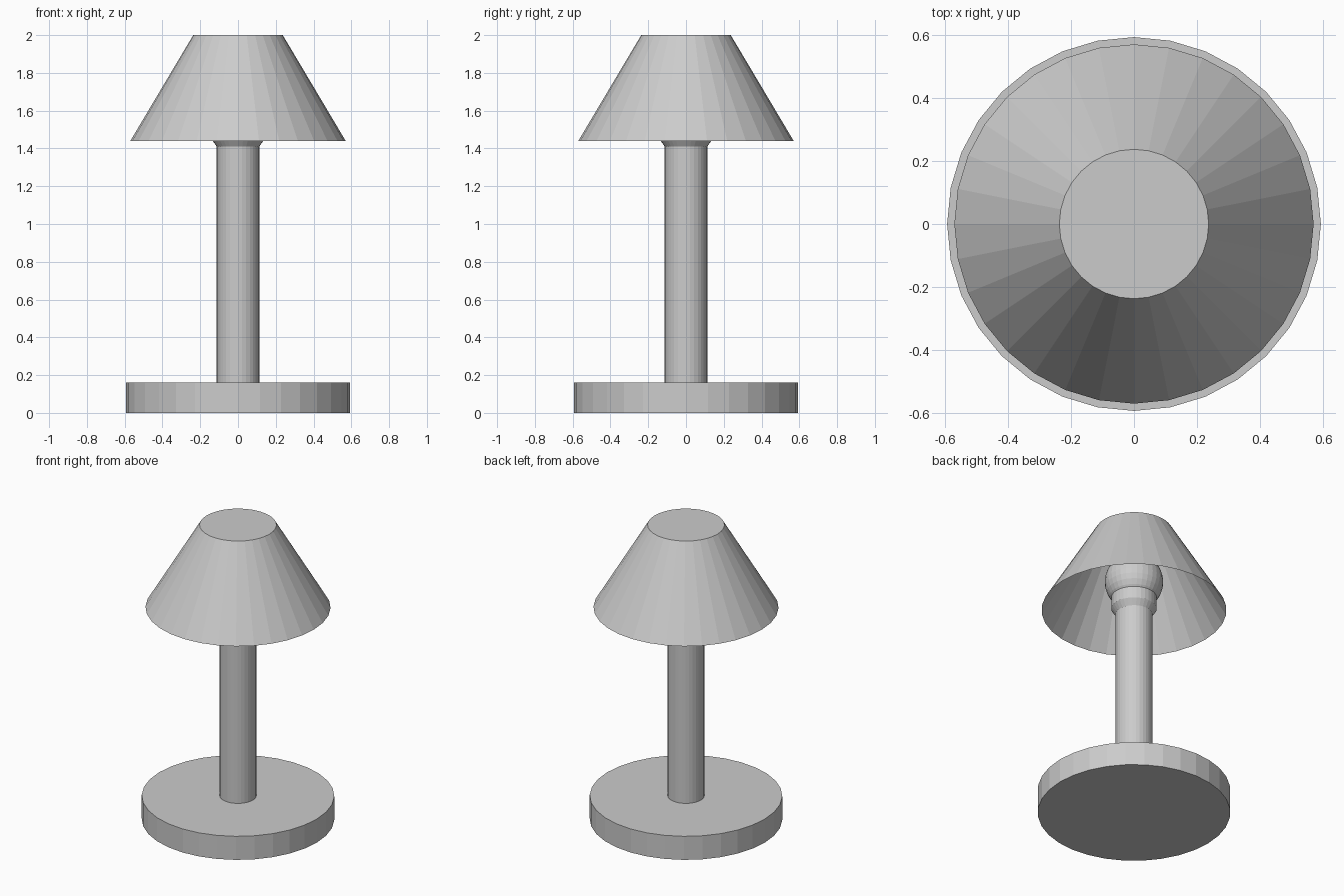
import bpy, bmesh
from math import pi, sin, cos

if "Cube" in bpy.data.objects:
    bpy.data.objects.remove(bpy.data.objects["Cube"])

SIDES = 32


def lathe(name, profile):
    """Revolve (radius, z) points, bottom to top, into a faceted 32-sided mesh.
    A radius of 0 makes a single pole vertex."""
    bm = bmesh.new()
    rings = []
    for r, z in profile:
        n = SIDES if r > 0 else 1
        rings.append([bm.verts.new((r * cos(2 * pi * i / SIDES),
                                    r * sin(2 * pi * i / SIDES), z)) for i in range(n)])
    for a, b in zip(rings, rings[1:]):
        for i in range(SIDES):
            j = (i + 1) % SIDES
            quad = [a[i % len(a)], a[j % len(a)], b[j % len(b)], b[i % len(b)]]
            bm.faces.new(list(dict.fromkeys(quad)))
    mesh = bpy.data.meshes.new(name)
    bm.to_mesh(mesh)
    bm.free()
    obj = bpy.data.objects.new(name, mesh)
    bpy.context.collection.objects.link(obj)
    return obj


# Heavy round foot
lathe("base", [(0, 0), (0.593, 0), (0.593, 0.16), (0, 0.16)])

# Column with the flared bulb socket on top
lathe("pole_and_socket", [(0.113, 0.16), (0.113, 1.41), (0.14, 1.45),
                          (0.14, 1.53), (0, 1.53)])

# Round bulb resting in the socket
STEPS = 16
bulb = [(0, 1.46)]
bulb += [(0.18 * sin(pi * k / STEPS), 1.64 - 0.18 * cos(pi * k / STEPS))
         for k in range(1, STEPS)]
bulb += [(0, 1.82)]
lathe("bulb", bulb)

# Thin conical shade, open below and closed on top
lathe("shade", [(0.57, 1.44), (0.237, 2.0), (0, 2.0)])
